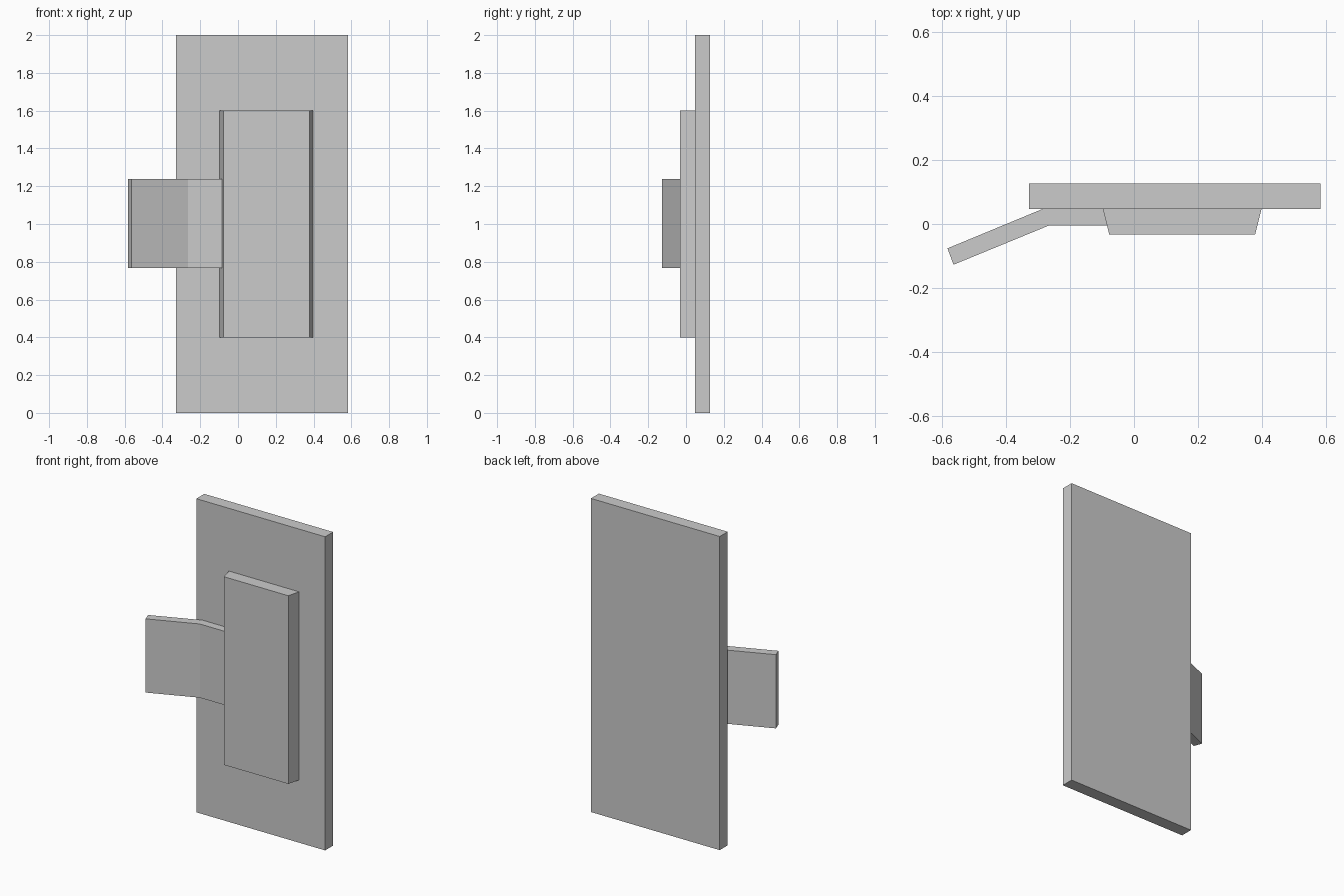
import bpy
import bmesh

if "Cube" in bpy.data.objects:
    bpy.data.objects.remove(bpy.data.objects["Cube"])


def extrude_plan(name, outline, z0, z1):
    """Extrude an x/y outline vertically from z0 to z1."""
    bm = bmesh.new()
    base = bm.faces.new([bm.verts.new((x, y, z0)) for x, y in outline])
    top = bmesh.ops.extrude_face_region(bm, geom=[base])["geom"]
    verts = [v for v in top if isinstance(v, bmesh.types.BMVert)]
    bmesh.ops.translate(bm, verts=verts, vec=(0, 0, z1 - z0))
    bmesh.ops.recalc_face_normals(bm, faces=bm.faces)
    mesh = bpy.data.meshes.new(name)
    bm.to_mesh(mesh)
    bm.free()
    obj = bpy.data.objects.new(name, mesh)
    bpy.context.collection.objects.link(obj)
    return obj


FRONT = 0.047  # front face of the back plate

# Large flat back plate
extrude_plan("back_plate",
             [(-0.327, FRONT), (0.582, FRONT), (0.582, 0.127), (-0.327, 0.127)],
             0.0, 2.0)

# Raised panel with slanted long sides
extrude_plan("raised_panel",
             [(-0.097, FRONT), (-0.077, -0.033), (0.378, -0.033), (0.398, FRONT)],
             0.4, 1.6)

# Bent side tab butting against the panel
extrude_plan("bent_tab",
             [(-0.097, FRONT), (-0.084, -0.005), (-0.266, -0.005),
              (-0.563, -0.127), (-0.582, -0.076), (-0.285, FRONT)],
             0.767, 1.237)
